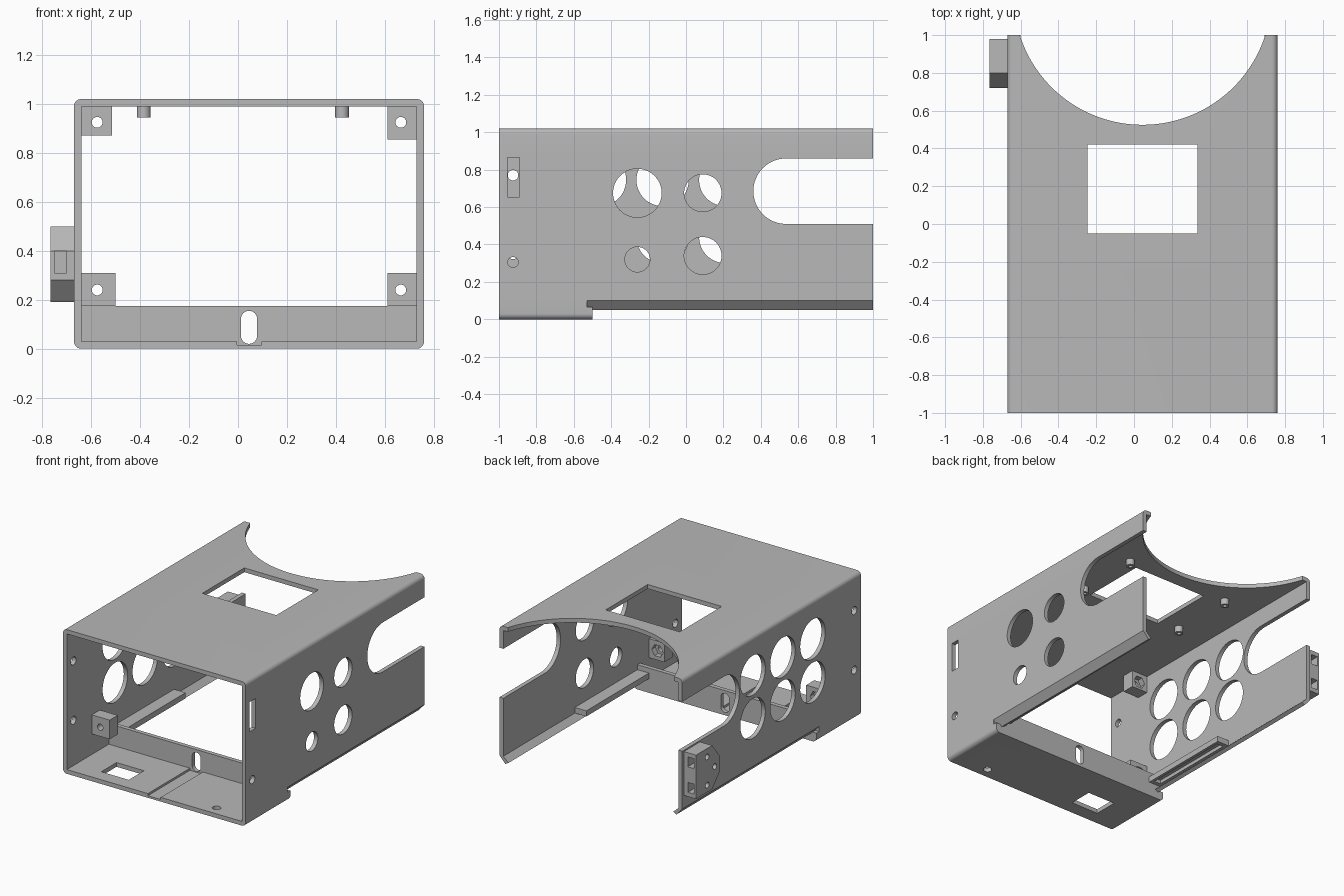
import bpy, bmesh
from math import cos, sin, pi, radians

cube = bpy.data.objects.get("Cube")
if cube:
    bpy.data.objects.remove(cube, do_unlink=True)

# One plain grey material
grey = bpy.data.materials.new("plain_grey")
grey.use_nodes = True
COLOUR = (0.48, 0.48, 0.48, 1)
grey.diffuse_color = COLOUR
for node in grey.node_tree.nodes:
    if node.type == 'BSDF_PRINCIPLED':
        node.inputs["Base Color"].default_value = COLOUR

# Main dimensions
MID, HALF, TOP, WALL, ROUND = 0.045, 0.715, 1.02, 0.03, 0.03
LEFT, RIGHT = MID - HALF, MID + HALF
IN_L, IN_R = LEFT + WALL, RIGHT - WALL
FOLD = 0.1


def arc(cx, cy, r, start, end, n):
    return [(cx + r * cos(radians(start + (end - start) * i / n)),
             cy + r * sin(radians(start + (end - start) * i / n))) for i in range(n + 1)]


def circle(cx, cy, r, n=48):
    return [(cx + r * cos(2 * pi * i / n), cy + r * sin(2 * pi * i / n)) for i in range(n)]


def rect(a0, a1, b0, b1):
    return [(a0, b0), (a1, b0), (a1, b1), (a0, b1)]


def mirrored(pts):
    return [(2 * MID - x, z) for x, z in pts]


def prism(name, pts, axis, lo, hi):
    """Extrude a 2D outline along an axis."""
    place = {'X': lambda p, d: (d, p[0], p[1]),
             'Y': lambda p, d: (p[0], d, p[1]),
             'Z': lambda p, d: (p[0], p[1], d)}[axis]
    bm = bmesh.new()
    a = [bm.verts.new(place(p, lo)) for p in pts]
    b = [bm.verts.new(place(p, hi)) for p in pts]
    bm.faces.new(a)
    bm.faces.new(b)
    for i in range(len(pts)):
        j = (i + 1) % len(pts)
        bm.faces.new((a[i], a[j], b[j], b[i]))
    bmesh.ops.recalc_face_normals(bm, faces=bm.faces)
    mesh = bpy.data.meshes.new(name)
    bm.to_mesh(mesh)
    bm.free()
    mesh.materials.append(grey)
    obj = bpy.data.objects.new(name, mesh)
    bpy.context.scene.collection.objects.link(obj)
    return obj


def cut(obj, pts, axis, lo, hi):
    """Subtract an extruded outline and discard the cutter."""
    tool = prism("cutter", pts, axis, lo, hi)
    tool.hide_render = True
    mod = obj.modifiers.new("cut", 'BOOLEAN')
    mod.operation, mod.solver, mod.object = 'DIFFERENCE', 'EXACT', tool
    graph = bpy.context.evaluated_depsgraph_get()
    mesh = bpy.data.meshes.new_from_object(obj.evaluated_get(graph))
    obj.modifiers.clear()
    obj.data = mesh
    bpy.data.objects.remove(tool, do_unlink=True)


# Roof and side walls as one bent sheet
profile = ([(LEFT, FOLD)] + arc(LEFT + ROUND, TOP - ROUND, ROUND, 180, 90, 8)
           + arc(RIGHT - ROUND, TOP - ROUND, ROUND, 90, 0, 8)
           + [(RIGHT, FOLD), (IN_R, FOLD), (IN_R, TOP - WALL), (IN_L, TOP - WALL), (IN_L, FOLD)])
shell = prism("roof_and_walls", profile, 'Y', -1, 1)

# Roof window and curved rear cutout
cut(shell, rect(-0.245, 0.335, -0.05, 0.42), 'Z', 0.9, 1.1)
cut(shell, circle(MID, 1.207, 0.682, 128), 'Z', 0.9, 1.1)

# Rear cutout through both walls
arch = [(1.1, 0.86)] + arc(0.535, 0.685, 0.175, 90, 270, 32) + [(1.1, 0.51)]
cut(shell, arch, 'X', -0.9, 0.9)

# Right hand wall openings (+x)
for y, z, r in [(-0.26, 0.675, 0.13), (0.09, 0.675, 0.1), (-0.26, 0.32, 0.067),
                (0.09, 0.34, 0.1), (-0.925, 0.305, 0.028)]:
    cut(shell, circle(y, z, r), 'X', 0.6, 0.9)
cut(shell, rect(-0.955, -0.89, 0.655, 0.865), 'X', 0.6, 0.9)

# Opposite wall openings (-x): two rows of three, and two screw holes
for z in (0.745, 0.44):
    for y in (-0.46, -0.125, 0.21):
        cut(shell, circle(y, z, 0.14), 'X', -0.75, -0.55)
for z in (0.77, 0.35):
    cut(shell, circle(-0.925, z, 0.028), 'X', -0.75, -0.55)


# Front floor tray with rounded lower corners
def bottom_outline(height):
    return ([(LEFT, height)] + arc(LEFT + ROUND, ROUND, ROUND, 180, 270, 8)
            + arc(RIGHT - ROUND, ROUND, ROUND, 270, 360, 8) + [(RIGHT, height)])


tray = prism("floor_tray", bottom_outline(FOLD), 'Y', -1, -0.53)
cut(tray, rect(IN_L, IN_R, WALL, 0.2), 'Y', -1.1, -0.4)
cut(tray, rect(-0.005, 0.095, 0.015, 0.1), 'Y', -1.1, -0.4)
cut(tray, rect(-0.44, -0.225, -0.9, -0.73), 'Z', -0.1, 0.1)
cut(tray, circle(0.48, -0.925, 0.028), 'Z', -0.1, 0.1)

# Upright lip behind the tray, with a cable slot
lip_outline = bottom_outline(0.065) + [(IN_R, 0.065), (IN_R, 0.175), (IN_L, 0.175), (IN_L, 0.065)]
lip = prism("tray_lip", lip_outline, 'Y', -0.53, -0.5)
slot = arc(MID, 0.122, 0.033, 0, 180, 16) + arc(MID, 0.053, 0.033, 180, 360, 16)
cut(lip, slot, 'Y', -0.6, -0.4)

# Folded lower wall edges and hollow rails on both sides
fold = [(RIGHT, FOLD), (0.715, 0.05), (0.69, 0.063), (IN_R, FOLD)]
for side, flip in (("right", lambda p: p), ("left", mirrored)):
    prism(side + "_folded_edge", flip(fold), 'Y', -0.53, 1)
    rail = prism(side + "_rail", flip(rect(0.64, IN_R, 0.1, 0.14)), 'Y', -0.5, 0.2)
    cut(rail, rect(*sorted(x for x, _ in flip([(0.66, 0), (0.71, 0)])), -0.47, 0.17), 'Z', 0.05, 0.125)

# Corner mounting blocks with screw holes and nut pockets
for name, x0, x1, z0, z1, hx, hz in [
        ("upper_left", IN_L, -0.515, 0.87, 0.99, -0.575, 0.925),
        ("upper_right", 0.61, IN_R, 0.855, 0.99, 0.665, 0.925),
        ("lower_left", IN_L, -0.5, 0.175, 0.31, -0.575, 0.24),
        ("lower_right", 0.61, IN_R, 0.175, 0.31, 0.665, 0.24)]:
    block = prism(name + "_block", rect(x0, x1, z0, z1), 'Y', -0.72, -0.63)
    cut(block, circle(hx, hz, 0.022, 32), 'Y', -0.8, -0.5)
    cut(block, circle(hx, hz, 0.045, 6), 'Y', -0.67, -0.5)

# Roof posts around the window
for x in (-0.385, 0.425):
    for y in (0.0, 0.47):
        post = prism("roof_post", circle(x, y, 0.028, 32), 'Z', 0.945, 0.99)
        cut(post, circle(x, y, 0.013, 24), 'Z', 0.9, 0.98)

# Side bracket with chamfered front corners, slots and screw holes
outline = [(0.98, 0.5), (0.8, 0.5), (0.72, 0.4), (0.72, 0.28), (0.8, 0.19), (0.98, 0.19)]
bracket = prism("side_bracket", outline, 'X', -0.765, LEFT)
for z0, z1 in ((0.4, 0.47), (0.22, 0.29)):
    cut(bracket, rect(-0.75, -0.7, z0, z1), 'Y', 0.9, 1.1)
cut(bracket, rect(-0.75, -0.7, 0.31, 0.4), 'Y', 0.6, 0.74)
for y, z in ((0.855, 0.44), (0.77, 0.34), (0.855, 0.24)):
    cut(bracket, circle(y, z, 0.02, 32), 'X', -0.8, -0.68)

# Smooth the curved surfaces, keep edges crisp
for obj in bpy.context.scene.objects:
    obj.select_set(obj.type == 'MESH')
bpy.context.view_layer.objects.active = shell
bpy.ops.object.shade_smooth_by_angle(angle=radians(30))
